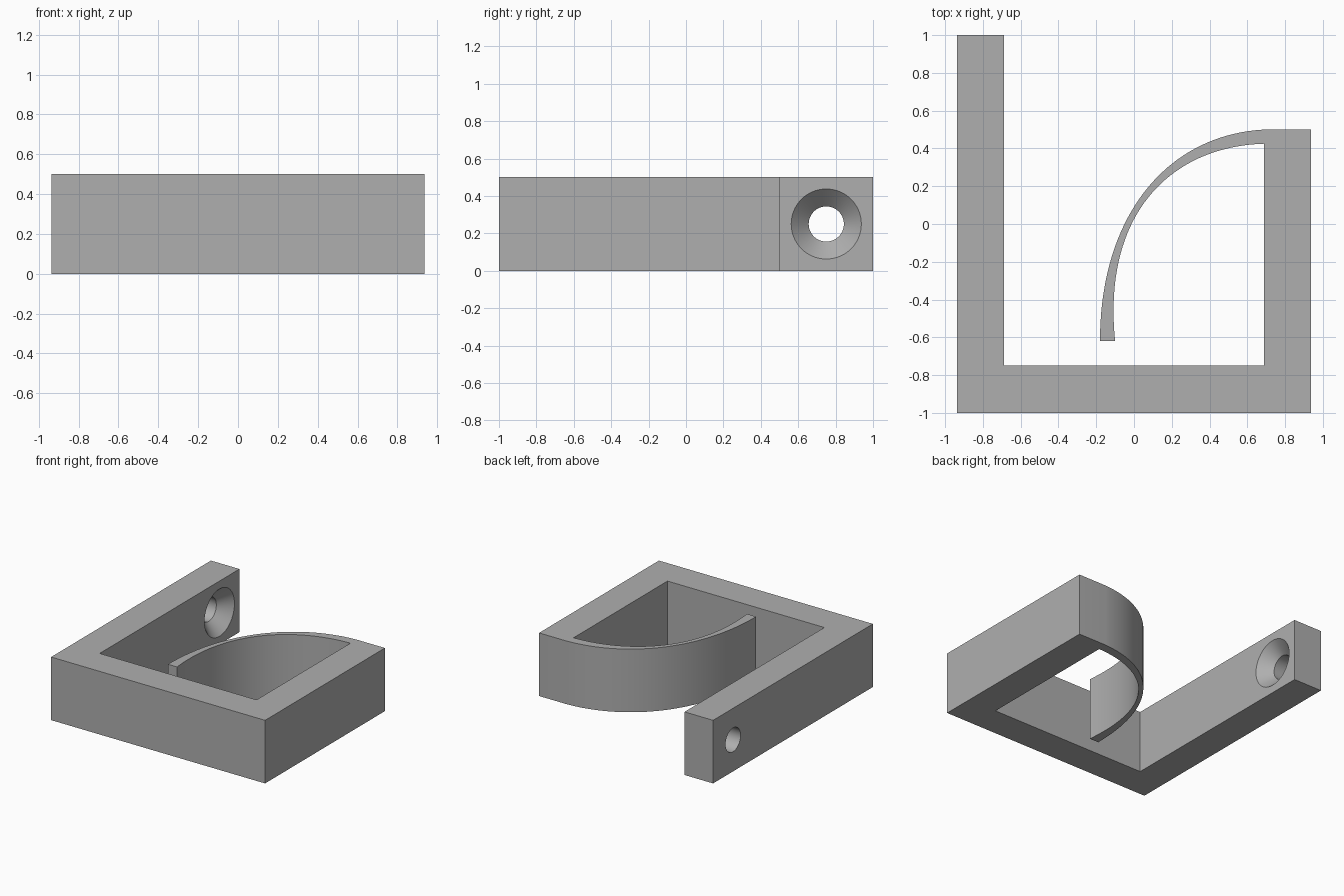
import bpy, bmesh, math
from mathutils import Vector
from mathutils.geometry import interpolate_bezier

cube = bpy.data.objects.get("Cube")
if cube:
    bpy.data.objects.remove(cube)

HEIGHT = 0.5
WIDE, DEEP = 0.9375, 1.0      # half extents
WALL = 0.25
INNER = WIDE - WALL           # inner face of both arms

grey = bpy.data.materials.new("plain grey")
grey.use_nodes = True
colour = (0.43, 0.43, 0.43, 1)
grey.diffuse_color = colour
grey.node_tree.nodes["Principled BSDF"].inputs["Base Color"].default_value = colour


def make_object(name, bm):
    bmesh.ops.recalc_face_normals(bm, faces=bm.faces)
    mesh = bpy.data.meshes.new(name)
    bm.to_mesh(mesh)
    bm.free()
    obj = bpy.data.objects.new(name, mesh)
    bpy.context.collection.objects.link(obj)
    mesh.materials.append(grey)
    return obj


def bezier(*points, steps=40):
    return [tuple(p)[:2] for p in
            interpolate_bezier(*[Vector((x, y, 0)) for x, y in points], steps)]


def prism(name, outline, height):
    bm = bmesh.new()
    face = bm.faces.new([bm.verts.new((x, y, 0)) for x, y in outline])
    top = bmesh.ops.extrude_face_region(bm, geom=[face])
    bmesh.ops.translate(bm, vec=(0, 0, height),
                        verts=[v for v in top["geom"] if isinstance(v, bmesh.types.BMVert)])
    return make_object(name, bm)


def lathe_x(name, rings, centre, sides=64):
    """Closed solid of revolution about the x direction."""
    bm = bmesh.new()
    loops = []
    for x, r in rings:
        angles = [2 * math.pi * i / sides for i in range(sides)]
        loops.append([bm.verts.new((x, centre[0] + r * math.cos(a),
                                    centre[1] + r * math.sin(a))) for a in angles])
    for a, b in zip(loops, loops[1:]):
        for i in range(sides):
            j = (i + 1) % sides
            bm.faces.new((a[i], a[j], b[j], b[i]))
    bm.faces.new(loops[0])
    bm.faces.new(loops[-1])
    return make_object(name, bm)


# Curved spring tongue: outer side runs to the tip, inner side runs back
outer = bezier((INNER, 0.5), (0.17, 0.47), (-0.18, 0.04), (-0.18, -0.62))
inner = bezier((-0.1, -0.62), (-0.17, 0.066), (0.205, 0.41), (INNER, 0.425))

# Hook-shaped bracket with a long mounting arm and the tongue on the short arm
frame = [(INNER, -0.75), (-INNER, -0.75), (-INNER, DEEP), (-WIDE, DEEP),
         (-WIDE, -DEEP), (WIDE, -DEEP), (WIDE, 0.5)]
bracket = prism("hook_bracket", frame + outer + inner, HEIGHT)

# Countersunk screw hole through the mounting arm
HOLE, SINK = 0.094, 0.1875
rings = [(-WIDE - 0.1, HOLE), (-INNER - (SINK - HOLE), HOLE),
         (-INNER + 0.02, SINK + 0.02)]
cutter = lathe_x("screw_hole_cutter", rings, (0.75, HEIGHT / 2))
cutter.hide_render = True
cut = bracket.modifiers.new("screw hole", 'BOOLEAN')
cut.operation = 'DIFFERENCE'
cut.solver = 'EXACT'
cut.object = cutter
result = bpy.data.meshes.new_from_object(
    bracket.evaluated_get(bpy.context.evaluated_depsgraph_get()))
bracket.modifiers.clear()
bracket.data = result
bpy.data.objects.remove(cutter)

# Smooth curved walls, crisp corners
bpy.ops.object.select_all(action='DESELECT')
bracket.select_set(True)
bpy.context.view_layer.objects.active = bracket
bpy.ops.object.shade_smooth_by_angle(angle=math.radians(25))
